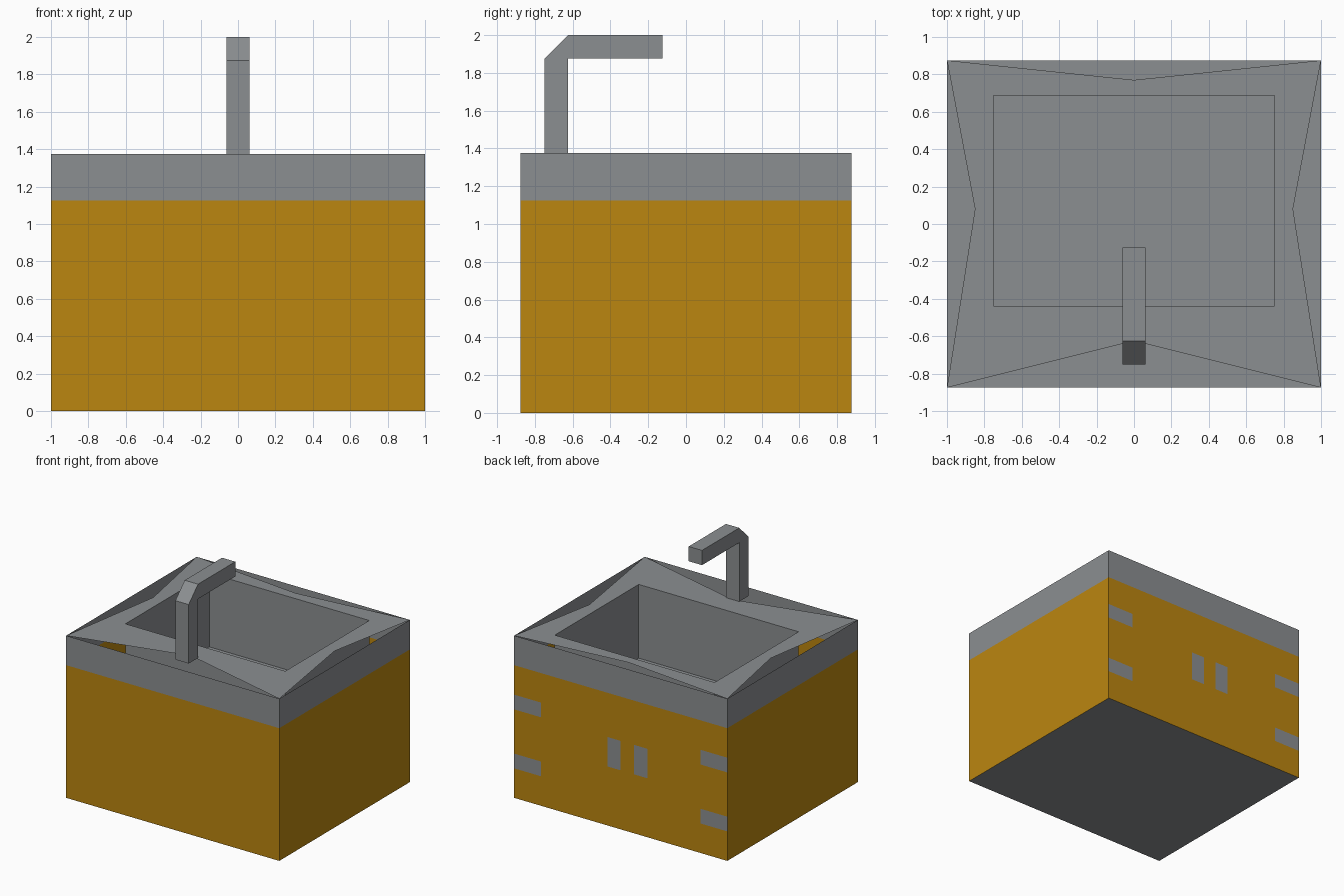
import bpy
import bmesh
from mathutils import Matrix, Vector

if "Cube" in bpy.data.objects:
    bpy.data.objects.remove(bpy.data.objects["Cube"])

HALF_X, HALF_Y, TOP = 1.0, 0.875, 1.375
BAND = 1.125  # lower edge of the metal band


def material(name, rgb):
    mat = bpy.data.materials.new(name)
    mat.use_nodes = True
    mat.diffuse_color = (*rgb, 1)
    mat.node_tree.nodes["Principled BSDF"].inputs["Base Color"].default_value = (*rgb, 1)
    return mat


WOOD = material("warm wood", (0.50, 0.24, 0.005))
METAL = material("grey metal", (0.26, 0.274, 0.284))


def finish(bm, name, mats):
    mesh = bpy.data.meshes.new(name)
    bm.to_mesh(mesh)
    bm.free()
    for mat in mats:
        mesh.materials.append(mat)
    obj = bpy.data.objects.new(name, mesh)
    bpy.context.collection.objects.link(obj)
    return obj


def open_box(x0, x1, y0, y1, z0, z1):
    """Box of single sheets without a lid."""
    bm = bmesh.new()
    centre = Vector((x0 + x1, y0 + y1, z0 + z1)) / 2
    size = (x1 - x0, y1 - y0, z1 - z0, 1)
    bmesh.ops.create_cube(bm, size=1, matrix=Matrix.Translation(centre) @ Matrix.Diagonal(size))
    lid = [f for f in bm.faces if f.normal.z > 0.5]
    bmesh.ops.delete(bm, geom=lid, context="FACES")
    return bm


def cut(bm, faces, co, no):
    geom = set(faces)
    for f in faces:
        geom.update(f.edges, f.verts)
    bmesh.ops.bisect_plane(bm, geom=list(geom), plane_co=co, plane_no=no)


# Cabinet shell: wooden walls, metal band and floor
bm = open_box(-HALF_X, HALF_X, -HALF_Y, HALF_Y, 0, TOP)
cut(bm, bm.faces[:], (0, 0, BAND), (0, 0, 1))


def back_faces():
    return [f for f in bm.faces if f.normal.y > 0.5 and f.calc_center_median().z < BAND]


# Hinges and handles cut flush into the back wall
fittings = [(-0.25, -0.125, 0.5, 0.75), (0, 0.125, 0.5, 0.75)]
for z in (0.25, 0.75):
    fittings += [(-1, -0.75, z, z + 0.125), (0.75, 1, z, z + 0.125)]
for x in sorted({v for f in fittings for v in f[:2] if abs(v) < HALF_X}):
    cut(bm, back_faces(), (x, 0, 0), (1, 0, 0))
for z in sorted({v for f in fittings for v in f[2:]}):
    cut(bm, back_faces(), (0, 0, z), (0, 0, 1))
bm.normal_update()
for f in bm.faces:
    c = f.calc_center_median()
    is_fitting = f.normal.y > 0.5 and any(
        a < c.x < b and lo < c.z < hi for a, b, lo, hi in fittings)
    f.material_index = int(c.z > BAND or f.normal.z < -0.5 or is_fitting)
finish(bm, "cabinet", [WOOD, METAL])

# Basin, seen from inside
BX, BY0, BY1 = 0.75, -0.4375, 0.6875
bm = open_box(-BX, BX, BY0, BY1, 0.75, TOP)
bmesh.ops.reverse_faces(bm, faces=bm.faces[:])
finish(bm, "basin", [METAL])

# Rim: flat four-pointed sheet around the basin, open along the cabinet sides
bm = bmesh.new()


def ring(points):
    return [bm.verts.new((x, y, TOP)) for x, y in points]


inner = ring([(-BX, BY0), (BX, BY0), (BX, BY1), (-BX, BY1)])
tips = ring([(-HALF_X, -HALF_Y), (HALF_X, -HALF_Y), (HALF_X, HALF_Y), (-HALF_X, HALF_Y)])
mids = ring([(0, -0.625), (0.85, 0.08), (0, 0.77), (-0.85, 0.08)])
for i in range(4):
    bm.faces.new((inner[i], mids[i], inner[(i + 1) % 4]))
    bm.faces.new((tips[i], mids[i], inner[i]))
    bm.faces.new((tips[i], inner[i], mids[i - 1]))
finish(bm, "rim", [METAL])

# Faucet: bent square bar from an extruded side profile
W = 0.0625
profile = [(-0.75, TOP), (-0.75, 1.875), (-0.625, 2), (-0.125, 2),
           (-0.125, 1.875), (-0.625, 1.875), (-0.625, TOP)]
bm = bmesh.new()
side = bm.faces.new([bm.verts.new((-W, y, z)) for y, z in profile])
new = bmesh.ops.extrude_face_region(bm, geom=[side])["geom"]
bmesh.ops.translate(bm, vec=(2 * W, 0, 0), verts=[v for v in new if isinstance(v, bmesh.types.BMVert)])
bmesh.ops.recalc_face_normals(bm, faces=bm.faces[:])
finish(bm, "faucet", [METAL])
